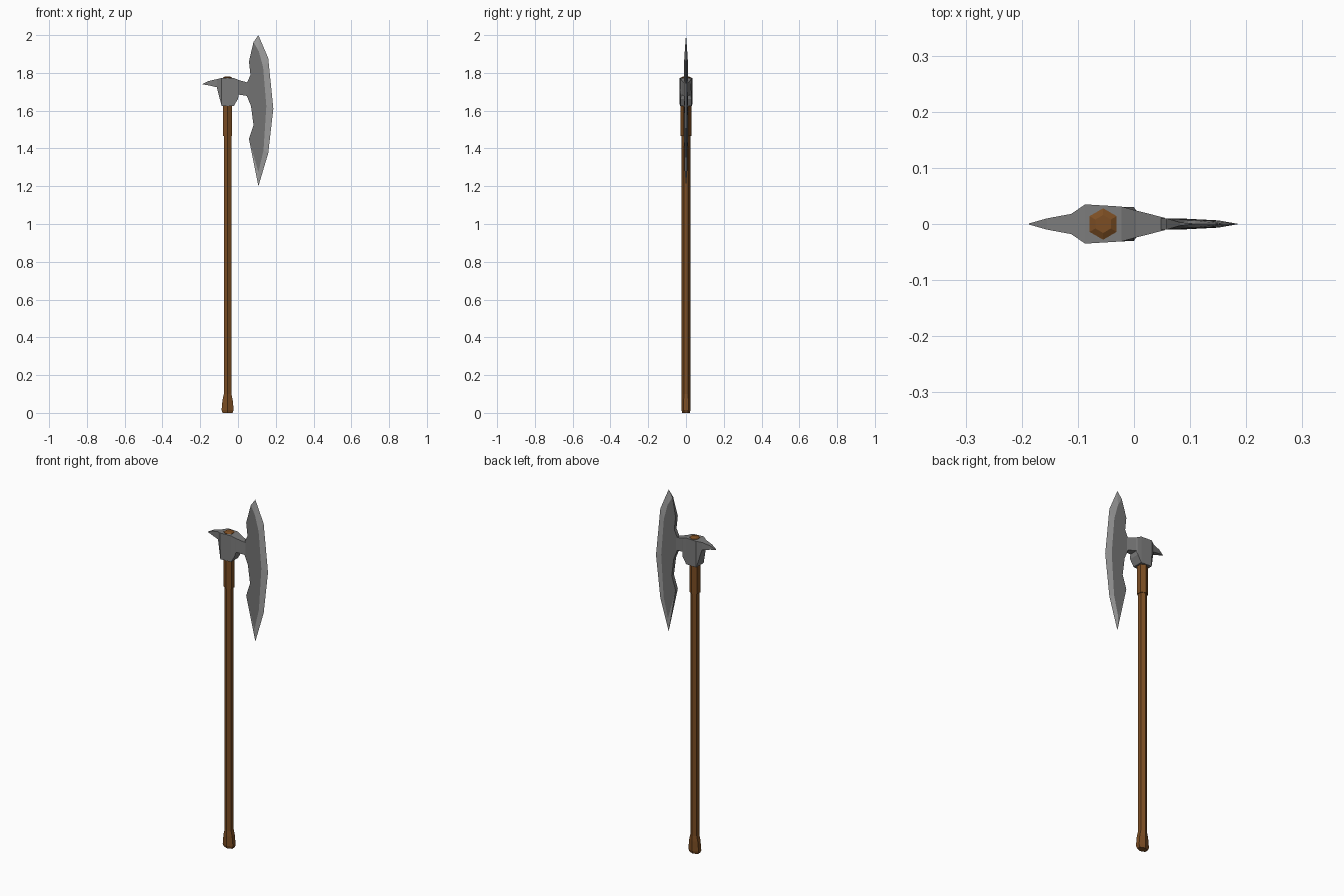
import bpy, bmesh
from math import sin, cos, pi

if "Cube" in bpy.data.objects:
    bpy.data.objects.remove(bpy.data.objects["Cube"])


def material(name, *rgb):
    m = bpy.data.materials.new(name)
    m.diffuse_color = (*rgb, 1)
    m.use_nodes = True
    m.node_tree.nodes["Principled BSDF"].inputs["Base Color"].default_value = m.diffuse_color
    return m


wood = material("wood", 0.20, 0.075, 0.017)
steel = material("steel", 0.20, 0.20, 0.20)
dark_steel = material("dark_steel", 0.17, 0.17, 0.17)
honed = material("honed_edge", 0.36, 0.36, 0.36)
SHAFT_X = -0.055


def finish(name, bm, *mats):
    bmesh.ops.recalc_face_normals(bm, faces=bm.faces)
    me = bpy.data.meshes.new(name)
    bm.to_mesh(me)
    bm.free()
    ob = bpy.data.objects.new(name, me)
    bpy.context.collection.objects.link(ob)
    for m in mats:
        me.materials.append(m)
    return ob


def loft(name, rings, mat):
    """Skin equal-length rings of points and cap both ends."""
    bm = bmesh.new()
    vs = [[bm.verts.new(p) for p in r] for r in rings]
    n = len(rings[0])
    for a, b in zip(vs, vs[1:]):
        for i in range(n):
            j = (i + 1) % n
            bm.faces.new((a[i], a[j], b[j], b[i]))
    bm.faces.new(vs[0])
    bm.faces.new(vs[-1])
    return finish(name, bm, mat)


def hex_ring(z, rx, ry):
    return [(SHAFT_X + rx * sin(i * pi / 3), ry * cos(i * pi / 3), z) for i in range(6)]


# Wooden handle: knob, shaft, and the thicker grip running through the head
loft("shaft", [hex_ring(*s) for s in [
    (0.0, 0.030, 0.020), (0.015, 0.037, 0.024), (0.07, 0.031, 0.024),
    (0.10, 0.023, 0.023), (1.48, 0.023, 0.023)]], wood)
loft("collar", [hex_ring(*s) for s in [
    (1.465, 0.028, 0.028), (1.775, 0.028, 0.028), (1.781, 0.016, 0.016)]], wood)

# Axe head body: back spike, socket and neck (x, bottom z, top z, bottom y, top y)
sections = [
    (-0.187, 1.739, 1.741, 0.001, 0.001),
    (-0.155, 1.734, 1.757, 0.010, 0.010),
    (-0.112, 1.724, 1.767, 0.018, 0.018),
    (-0.087, 1.625, 1.773, 0.033, 0.035),
    (-0.022, 1.625, 1.773, 0.030, 0.031),
    (0.000, 1.662, 1.764, 0.030, 0.025),
    (0.004, 1.685, 1.762, 0.024, 0.024),
    (0.055, 1.677, 1.748, 0.011, 0.011),
]
loft("head_socket", [[(x, -yb, zb), (x, yb, zb), (x, yt, zt), (x, -yt, zt)]
                     for x, zb, zt, yb, yt in sections], steel)

# Blade: flat cheeks, a scalloped back, and a bright bevel down to the cutting edge
T = 0.010
back = [(0.082, 1.963), (0.058, 1.86), (0.066, 1.788), (0.047, 1.748), (0.047, 1.677),
        (0.069, 1.624), (0.082, 1.524), (0.058, 1.45)]
bevel = [(0.110, 1.915), (0.133, 1.83), (0.150, 1.624), (0.135, 1.39), (0.108, 1.275)]
edge = [(0.108, 2.0), (0.160, 1.878), (0.187, 1.61), (0.160, 1.375), (0.108, 1.20)]
thick = [0.003] + [T] * 7

bm = bmesh.new()
rim = [bm.verts.new((x, 0, z)) for x, z in edge]
sides = []
for s in (-1, 1):
    b = [bm.verts.new((x, s * t, z)) for (x, z), t in zip(back, thick)]
    v = [bm.verts.new((x, s * T * 0.65, z)) for x, z in bevel]
    bm.faces.new(b + v[::-1])
    bright = [bm.faces.new((v[i], v[i + 1], rim[i + 1], rim[i])) for i in range(4)]
    bright += [bm.faces.new((b[0], v[0], rim[0])), bm.faces.new((b[-1], v[-1], rim[-1]))]
    for f in bright:
        f.material_index = 1
    sides.append(b)
l, r = sides
for i in range(len(back) - 1):
    bm.faces.new((l[i], l[i + 1], r[i + 1], r[i]))
for k in (0, -1):
    bm.faces.new((l[k], r[k], rim[k]))
finish("blade", bm, dark_steel, honed)
